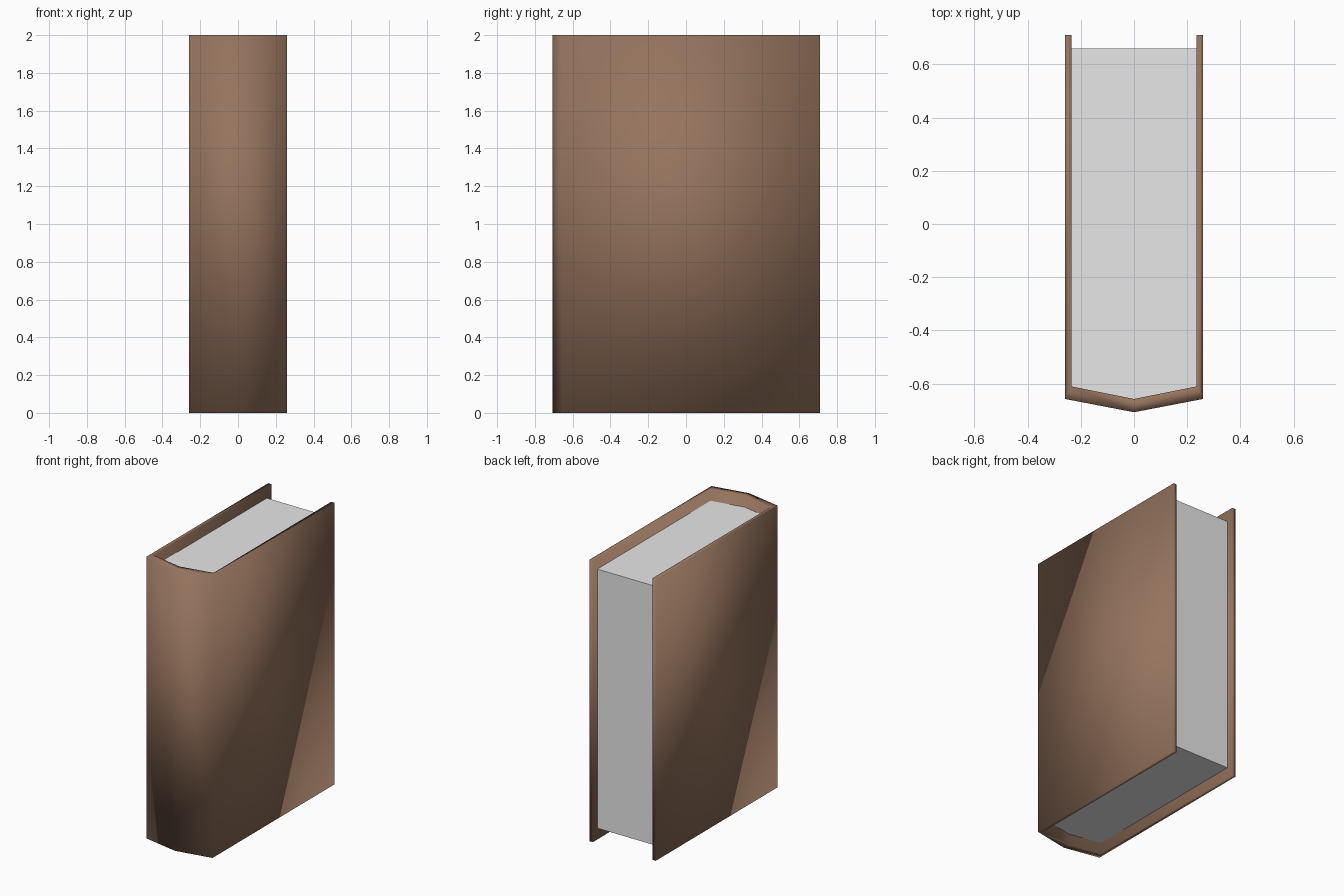
import bpy
import bmesh

HEIGHT = 2.0
PAGE_INSET = 0.08

if "Cube" in bpy.data.objects:
    bpy.data.objects.remove(bpy.data.objects["Cube"], do_unlink=True)


def make_material(name, rgb):
    mat = bpy.data.materials.new(name)
    mat.use_nodes = True
    color = (*rgb, 1.0)
    mat.diffuse_color = color
    mat.node_tree.nodes["Principled BSDF"].inputs["Base Color"].default_value = color
    return mat


def half_to_full(half):
    """Mirror a half outline (back edge to spine centre) across x = 0."""
    return half + [(-x, y) for x, y in reversed(half[:-1])]


def extrude_cells(name, cells, z0, z1, mat, smooth):
    """Extrude adjoining plan-view polygons upward into one closed solid."""
    bm = bmesh.new()
    faces = [bm.faces.new([bm.verts.new((x, y, z0)) for x, y in cell]) for cell in cells]
    bmesh.ops.remove_doubles(bm, verts=bm.verts[:], dist=0.0001)
    result = bmesh.ops.extrude_face_region(bm, geom=bm.faces[:], use_keep_orig=True)
    top = [v for v in result["geom"] if isinstance(v, bmesh.types.BMVert)]
    bmesh.ops.translate(bm, verts=top, vec=(0, 0, z1 - z0))
    bmesh.ops.recalc_face_normals(bm, faces=bm.faces[:])
    for face in bm.faces:
        face.smooth = smooth
    mesh = bpy.data.meshes.new(name)
    bm.to_mesh(mesh)
    bm.free()
    mesh.materials.append(mat)
    obj = bpy.data.objects.new(name, mesh)
    bpy.context.collection.objects.link(obj)
    return obj


leather = make_material("brown leather", (0.30, 0.172, 0.11))
paper = make_material("pale paper", (0.8, 0.8, 0.8))

# Cover: two boards joined by a pointed spine, softly shaded throughout
outer = half_to_full([(0.26, 0.71), (0.26, -0.657), (0, -0.707)])
inner = half_to_full([(0.235, 0.71), (0.235, -0.61), (0, -0.657)])
panels = [(outer[i], outer[i + 1], inner[i + 1], inner[i]) for i in range(len(outer) - 1)]
extrude_cells("cover", panels, 0, HEIGHT, leather, True)

# Page block: flat sided, recessed at the top, bottom and back edge
pages = half_to_full([(0.235, 0.66), (0.235, -0.61), (0, -0.657)])
extrude_cells("pages", [pages], PAGE_INSET, HEIGHT - PAGE_INSET, paper, False)
